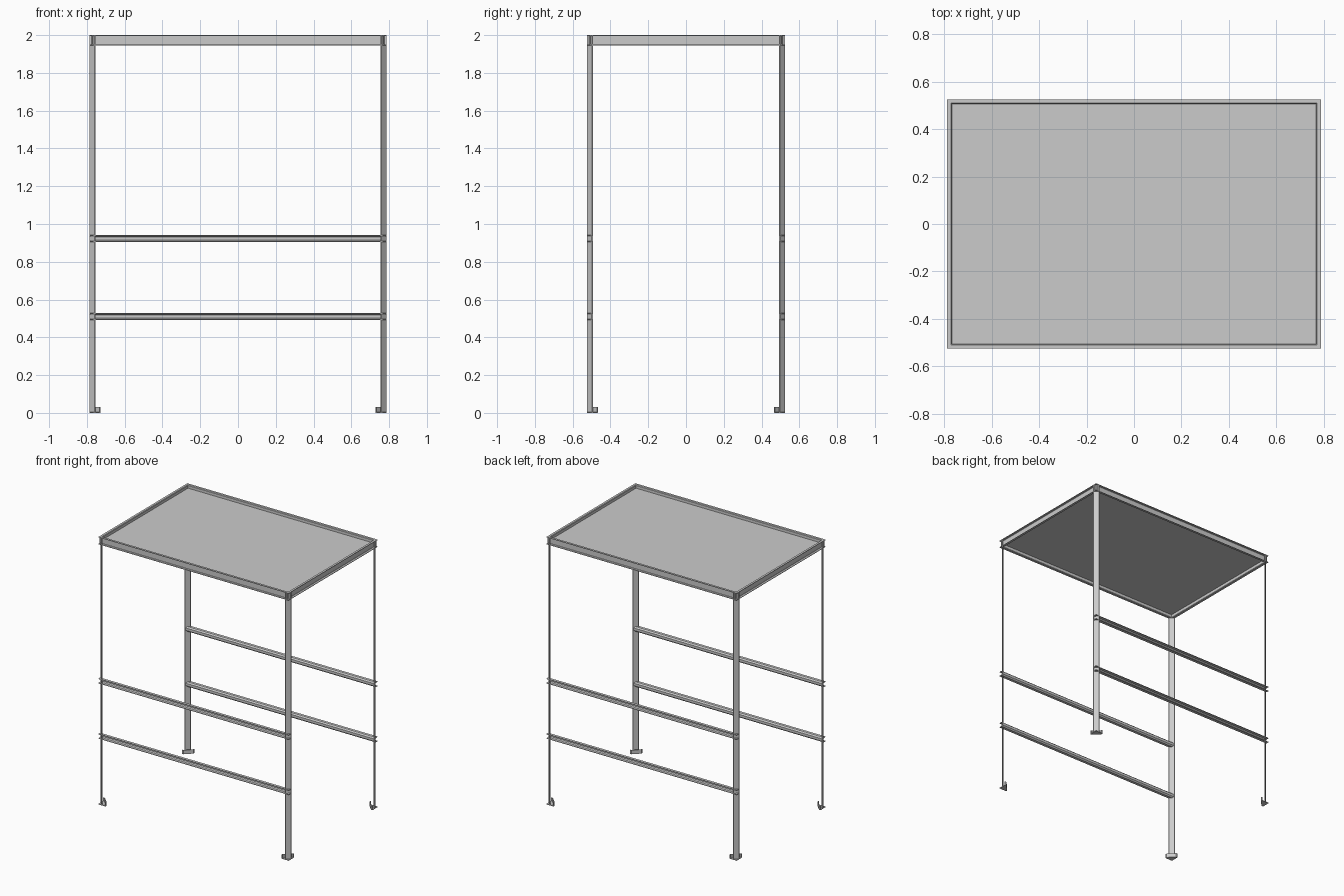
import bpy, bmesh
from mathutils import Vector

if "Cube" in bpy.data.objects:
    bpy.data.objects.remove(bpy.data.objects["Cube"])

X, Y, H = 0.787, 0.525, 2.0   # outer half sizes and height


def prism(name, pts, vec):
    """Extrude a planar outline along a vector."""
    bm = bmesh.new()
    face = bm.faces.new([bm.verts.new(p) for p in pts])
    geo = bmesh.ops.extrude_face_region(bm, geom=[face])
    moved = [v for v in geo["geom"] if isinstance(v, bmesh.types.BMVert)]
    bmesh.ops.translate(bm, verts=moved, vec=Vector(vec))
    bmesh.ops.recalc_face_normals(bm, faces=bm.faces)
    me = bpy.data.meshes.new(name)
    bm.to_mesh(me)
    bm.free()
    ob = bpy.data.objects.new(name, me)
    bpy.context.collection.objects.link(ob)
    return ob


def channel(depth, h, c, t=0.004):
    """Outward-opening channel with bevelled inner corners, as (depth, z)."""
    return [(0, 0), (depth - c, 0), (depth, c), (depth, h - c), (depth - c, h), (0, h),
            (0, h - t), (depth - c - t * .4, h - t), (depth - t, h - c - t * .4),
            (depth - t, c + t * .4), (depth - c - t * .4, t), (0, t)]


def long_rail(name, side, z, prof):
    prism(name, [(-X, side * (Y - d), z + k) for d, k in prof], (2 * X, 0, 0))


def short_rail(name, side, z, prof):
    prism(name, [(side * (X - d), -Y, z + k) for d, k in prof], (0, 2 * Y, 0))


def corner(name, sx, sy, pts, z, h):
    """Outline given as insets from an outer corner."""
    prism(name, [(sx * (X - a), sy * (Y - b), z) for a, b in pts], (0, 0, h))


# Top frame and lower rails
top_prof = channel(0.02, 0.055, 0.004)
rail_prof = channel(0.03, 0.036, 0.009)
for side, label in ((-1, "front"), (1, "back")):
    long_rail(label + "_top_rail", side, H - 0.055, top_prof)
    long_rail(label + "_upper_rail", side, 0.905, rail_prof)
    long_rail(label + "_lower_rail", side, 0.492, rail_prof)
for side, label in ((-1, "left"), (1, "right")):
    short_rail(label + "_top_rail", side, H - 0.055, top_prof)

# Recessed top panel
px, py = X - 0.019, Y - 0.019
prism("top_panel", [(-px, -py, 1.97), (px, -py, 1.97), (px, py, 1.97), (-px, py, 1.97)],
      (0, 0, 0.006))

# Legs are flat bars set diagonally across each corner, on small triangular feet
w, t, f = 0.032, 0.005, 0.06
for sx, lx in ((-1, "left"), (1, "right")):
    for sy, ly in ((-1, "front"), (1, "back")):
        n = ly + "_" + lx
        corner(n + "_leg", sx, sy, [(0, w - t), (w - t, 0), (w, 0), (w, t), (t, w), (0, w)],
               0.004, H - 0.006)
        corner(n + "_foot_base", sx, sy, [(0, 0), (f, 0), (f, 0.012), (0.012, f), (0, f)], 0, 0.005)
        corner(n + "_foot_upright", sx, sy,
               [(f - t, 0), (f, 0), (f, 0.012), (0.012, f), (0, f), (0, f - t),
                (0.010, f - t), (f - t, 0.010)], 0.005, 0.025)
